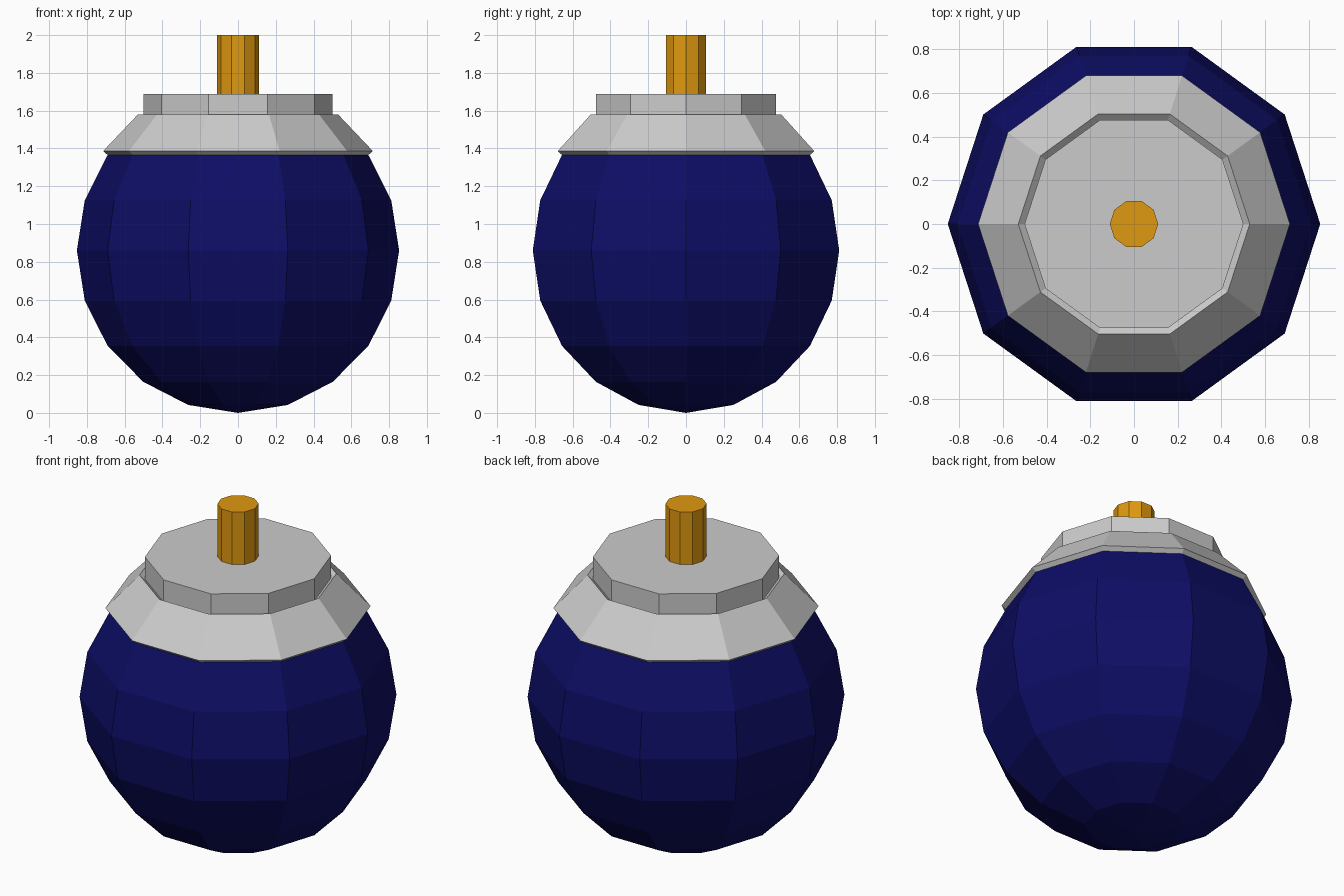
import bpy, bmesh
from math import sin, cos, pi, radians

if "Cube" in bpy.data.objects:
    bpy.data.objects.remove(bpy.data.objects["Cube"])

SIDES = 10
R, RZ, CZ = 0.853, 0.86, 0.86   # sphere radius, vertical radius, centre height
BLUE = (0.004, 0.004, 0.13, 1)
GREY = (0.62, 0.62, 0.62, 1)
ORANGE = (0.74, 0.32, 0.005, 1)


def ring(deg):
    """Profile point (radius, height) on the ball, measured from the top pole."""
    a = radians(deg)
    return (R * sin(a), CZ + RZ * cos(a))


def lathe(name, profile, color, closed=False):
    """Ten-sided solid of revolution; end loops are capped, or joined if closed."""
    bm = bmesh.new()
    loops = []
    for r, z in profile:
        if r < 1e-5:
            loops.append([bm.verts.new((0, 0, z))])
        else:
            loops.append([bm.verts.new((r * cos(2 * pi * i / SIDES),
                                        r * sin(2 * pi * i / SIDES), z))
                          for i in range(SIDES)])
    pairs = list(zip(loops, loops[1:] + loops[:1]))
    for a, b in (pairs if closed else pairs[:-1]):
        for i in range(SIDES):
            j = (i + 1) % SIDES
            if len(a) == 1:
                bm.faces.new((a[0], b[j], b[i]))
            else:
                bm.faces.new((a[i], a[j], b[j], b[i]))
    if not closed:
        for end in (loops[0], loops[-1]):
            if len(end) > 1:
                bm.faces.new(end)
    bmesh.ops.recalc_face_normals(bm, faces=bm.faces)
    me = bpy.data.meshes.new(name)
    bm.to_mesh(me)
    bm.free()
    ob = bpy.data.objects.new(name, me)
    bpy.context.collection.objects.link(ob)
    mat = bpy.data.materials.new(name + "_color")
    mat.diffuse_color = color
    mat.use_nodes = True
    mat.node_tree.nodes["Principled BSDF"].inputs["Base Color"].default_value = mat.diffuse_color
    me.materials.append(mat)
    return ob


# Round body, cut off under the collar
lathe("body", [ring(d) for d in range(180, 53, -18)], BLUE)

# Sloped collar: a thickened band of the ball
lathe("collar", [ring(54), (0.714, 1.386), (0.53, 1.58), ring(36)], GREY, closed=True)

# Flat cap rising out of the collar
lathe("cap", [ring(36), (R * sin(radians(36)), 1.688)], GREY)

# Fuse stub
lathe("fuse", [(0.111, 1.66), (0.111, 2.0)], ORANGE)
